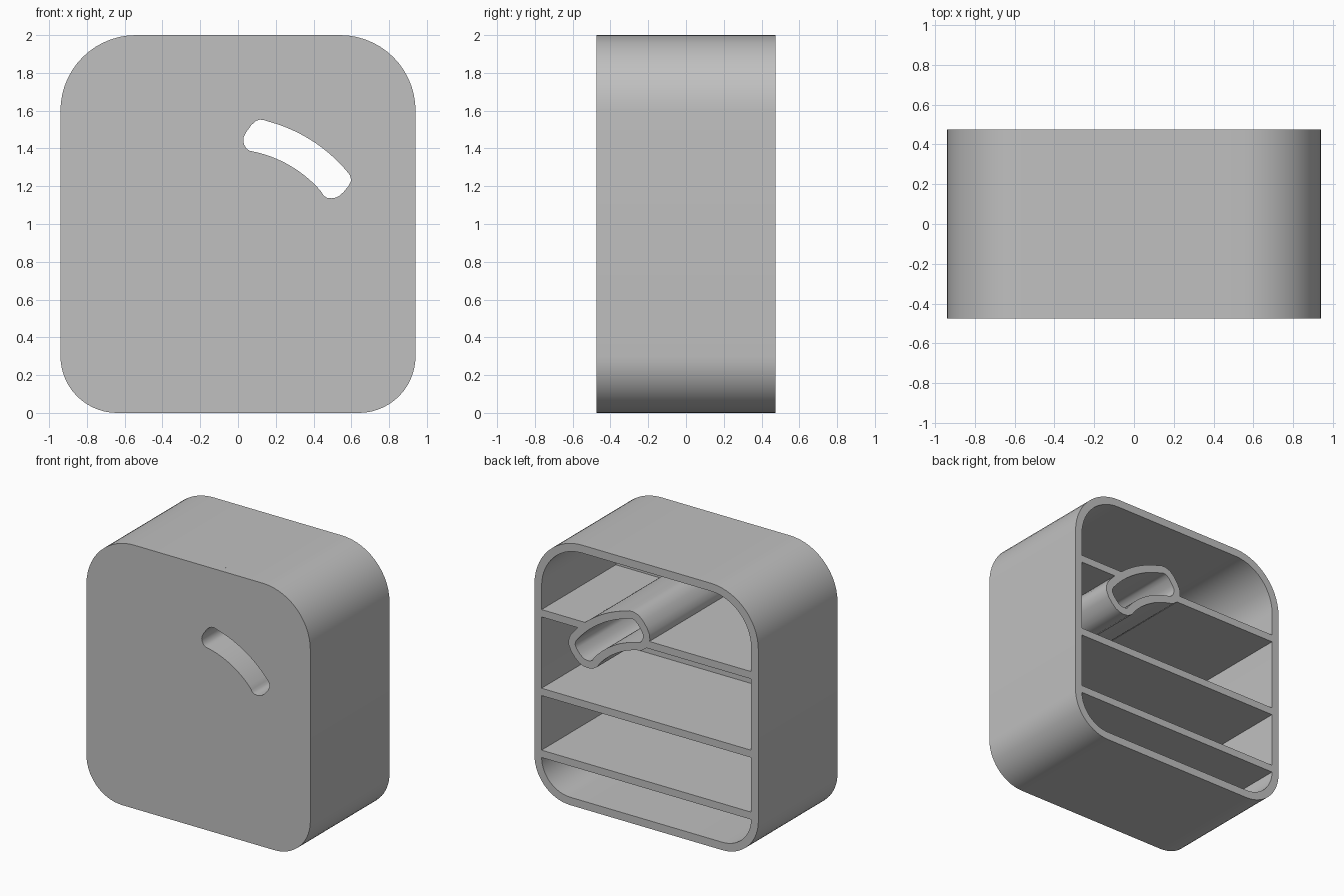
import bpy
import bmesh
from math import cos, sin, pi, radians
from mathutils import Vector

cube = bpy.data.objects.get("Cube")
if cube:
    bpy.data.objects.remove(cube, do_unlink=True)

HALF_W, HEIGHT, HALF_D, WALL = 0.94, 2.0, 0.475, 0.06
PANEL_Y = -HALF_D + WALL

grey = bpy.data.materials.new("light grey")
grey.use_nodes = True
color = (0.527, 0.527, 0.527, 1)
grey.diffuse_color = color
grey.node_tree.nodes["Principled BSDF"].inputs["Base Color"].default_value = color


def arc(cx, cz, r, start, end, steps=14):
    angles = [radians(start + (end - start) * i / steps) for i in range(steps + 1)]
    return [Vector((cx + r * cos(a), cz + r * sin(a))) for a in angles]


def rounded_outline(inset):
    """Case outline with larger radii at the top, moved in by inset."""
    points = []
    for sx, top, start in ((1, True, 0), (-1, True, 90), (-1, False, 180), (1, False, 270)):
        r = 0.4 if top else 0.3
        cz = HEIGHT - r if top else r
        points += arc(sx * (HALF_W - r), cz, r - inset, start, start + 90)
    return points


def soften(points):
    """Cut each corner once."""
    result = []
    for i, p in enumerate(points):
        q = points[(i + 1) % len(points)]
        result += [p.lerp(q, 0.25), p.lerp(q, 0.75)]
    return result


def offset(points, distance):
    """Move a clockwise outline outwards."""
    result = []
    for i, p in enumerate(points):
        a = (p - points[i - 1]).normalized()
        b = (points[(i + 1) % len(points)] - p).normalized()
        t = (a + b).normalized()
        result.append(p + Vector((-t.y, t.x)) * distance)
    return result


def prism(name, loops, y0, y1):
    """Fill the loops (later ones are holes) and extrude from y0 to y1."""
    bm = bmesh.new()
    for loop in loops:
        verts = [bm.verts.new((p[0], y0, p[1])) for p in loop]
        for i, v in enumerate(verts):
            bm.edges.new((verts[i - 1], v))
    bmesh.ops.triangle_fill(bm, edges=bm.edges[:], use_beauty=True)
    new = bmesh.ops.extrude_face_region(bm, geom=bm.faces[:], use_keep_orig=True)["geom"]
    moved = [g for g in new if isinstance(g, bmesh.types.BMVert)]
    bmesh.ops.translate(bm, verts=moved, vec=(0, y1 - y0, 0))
    bmesh.ops.recalc_face_normals(bm, faces=bm.faces[:])
    mesh = bpy.data.meshes.new(name)
    bm.to_mesh(mesh)
    bm.free()
    mesh.materials.append(grey)
    obj = bpy.data.objects.new(name, mesh)
    bpy.context.collection.objects.link(obj)
    bpy.ops.object.select_all(action='DESELECT')
    obj.select_set(True)
    bpy.context.view_layer.objects.active = obj
    bpy.ops.object.shade_smooth_by_angle(angle=radians(35))
    return obj


# Curved slot: two concentric arcs joined by rounded ends
right_end = [Vector(p) for p in ((0.595, 1.255), (0.6, 1.22), (0.545, 1.152),
                                 (0.505, 1.135), (0.46, 1.14))]
left_end = [Vector(p) for p in ((0.05, 1.39), (0.027, 1.43), (0.031, 1.47),
                                (0.085, 1.543), (0.125, 1.555))]
slot = soften(arc(-0.05, 0.75, 0.82, 75, 40) + right_end
              + arc(-0.05, 0.75, 0.647, 41, 77) + left_end)

# Case: pierced front panel and open-backed surround
prism("front_panel", [rounded_outline(0), slot], -HALF_D, PANEL_Y)
prism("outer_wall", [rounded_outline(0), rounded_outline(WALL)], PANEL_Y, HALF_D)

# Channel running from the slot to the open back
prism("slot_channel", [offset(slot, WALL * 0.95), slot], PANEL_Y, HALF_D)

# Shelves; the upper one is interrupted by the channel
inner = HALF_W - WALL
for name, x0, x1, z in (("lower_shelf", -inner, inner, 0.325),
                        ("middle_shelf", -inner, inner, 0.795),
                        ("upper_shelf_right", -inner, 0.0, 1.392),
                        ("upper_shelf_left", 0.515, inner, 1.392)):
    h = 0.028
    prism(name, [[(x0, z - h), (x1, z - h), (x1, z + h), (x0, z + h)]], PANEL_Y, HALF_D)
